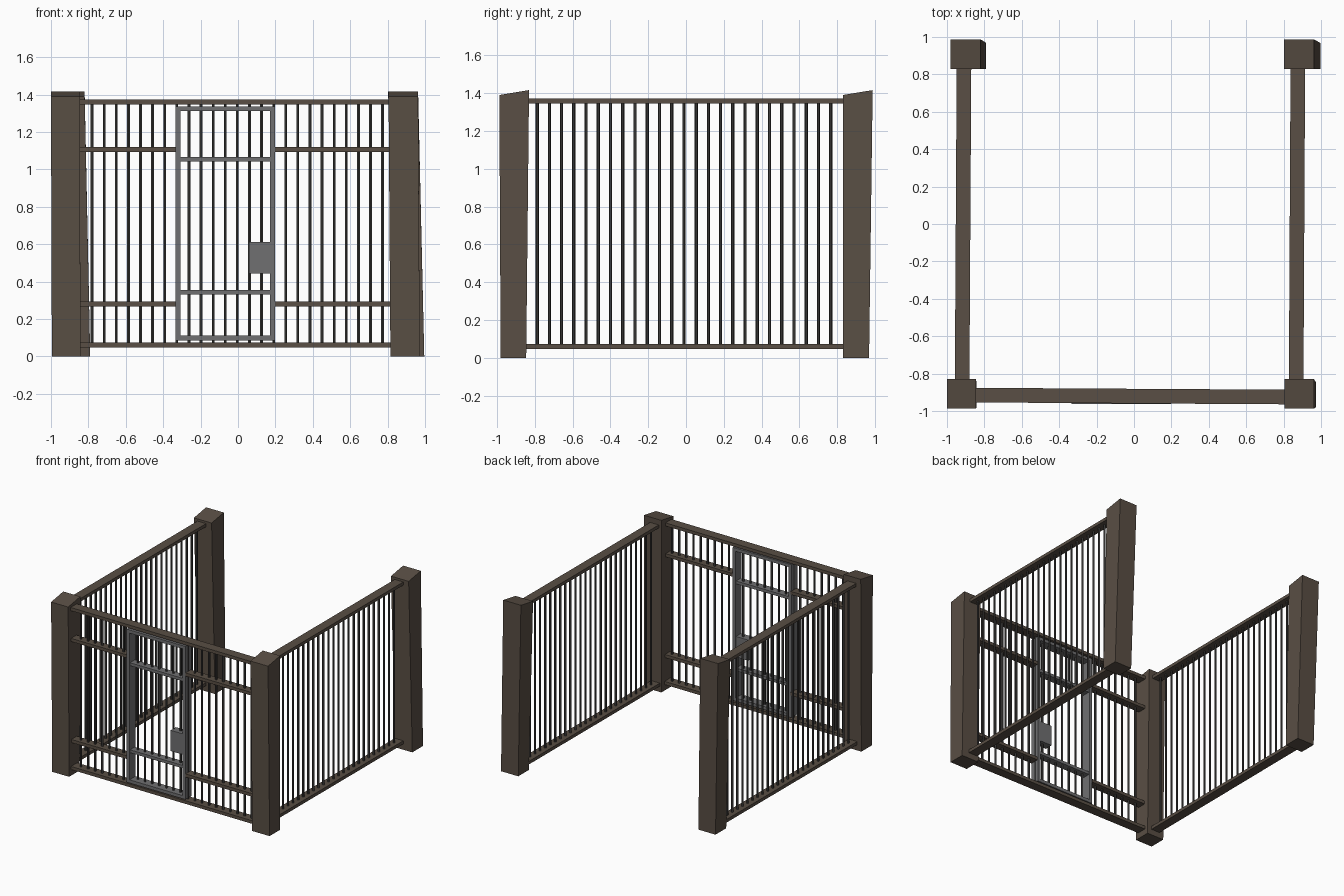
import bpy, bmesh
from mathutils import Vector
from math import pi

if "Cube" in bpy.data.objects:
    bpy.data.objects.remove(bpy.data.objects["Cube"])


def material(name, rgb):
    m = bpy.data.materials.new(name)
    m.diffuse_color = (*rgb, 1)
    m.use_nodes = True
    m.node_tree.nodes["Principled BSDF"].inputs["Base Color"].default_value = m.diffuse_color
    return m


WOOD = material("brown_wood", (0.10, 0.077, 0.058))
IRON = material("dark_iron", (0.055, 0.053, 0.05))
STEEL = material("grey_steel", (0.16, 0.16, 0.165))


def finish(name, bm, mat):
    bmesh.ops.recalc_face_normals(bm, faces=bm.faces)
    mesh = bpy.data.meshes.new(name)
    bm.to_mesh(mesh)
    bm.free()
    mesh.materials.append(mat)
    ob = bpy.data.objects.new(name, mesh)
    bpy.context.collection.objects.link(ob)
    return ob


def hexa(bm, low, high):
    """Six-sided solid between two matching four-point loops."""
    a = [bm.verts.new(p) for p in low]
    b = [bm.verts.new(p) for p in high]
    bm.faces.new(a[::-1])
    bm.faces.new(b)
    for i in range(4):
        j = (i + 1) % 4
        bm.faces.new((a[i], a[j], b[j], b[i]))


def box(bm, x, y, z):
    loop = [(x[0], y[0]), (x[1], y[0]), (x[1], y[1]), (x[0], y[1])]
    hexa(bm, [(*p, z[0]) for p in loop], [(*p, z[1]) for p in loop])


def post(name, bx, by, tx, ty):
    """Leaning, tapered post with a top sloping up towards the back."""
    bm = bmesh.new()
    hexa(bm,
         [(bx[0], by[0], 0), (bx[1], by[0], 0), (bx[1], by[1], 0), (bx[0], by[1], 0)],
         [(tx[0], ty[0], 1.39), (tx[1], ty[0], 1.39),
          (tx[1], ty[1], 1.416), (tx[0], ty[1], 1.416)])
    finish(name, bm, WOOD)


def rail(name, p, q, width=0.078, height=0.026):
    """Flat rail between two centre points, kept upright at its ends."""
    p, q = Vector(p), Vector(q)
    d = (q - p).normalized()
    side = Vector((-d.y, d.x, 0)).normalized() * width / 2
    up = Vector((0, 0, height / 2))
    offs = [-side - up, side - up, side + up, -side + up]
    bm = bmesh.new()
    hexa(bm, [p + o for o in offs], [q + o for o in offs])
    finish(name, bm, WOOD)


def bars(name, p, q, count, z=(0.06, 1.36), radius=0.0085):
    """Row of thin upright bars from p to q."""
    p, q = Vector((*p, 0)), Vector((*q, 0))
    bm = bmesh.new()
    for i in range(count):
        new = bmesh.ops.create_cone(bm, segments=6, radius1=radius, radius2=radius,
                                    depth=z[1] - z[0], cap_ends=True)["verts"]
        at = p.lerp(q, i / (count - 1)) + Vector((0, 0, (z[0] + z[1]) / 2))
        bmesh.ops.translate(bm, verts=new, vec=at)
    finish(name, bm, IRON)


# Corner posts
FRONT_B, FRONT_T = (-0.98, -0.845), (-0.987, -0.83)
BACK_B, BACK_T = (0.83, 0.968), (0.83, 0.987)
post("front_left_post", (-0.995, -0.842), FRONT_B, (-1.0, -0.846), FRONT_T)
post("front_right_post", (0.815, 0.972), FRONT_B, (0.805, 0.963), FRONT_T)
post("back_left_post", (-0.945, -0.79), BACK_B, (-0.98, -0.82), BACK_T)
post("back_right_post", (0.84, 0.996), BACK_B, (0.803, 0.963), BACK_T)

# Side panels
for side, xf, xb in (("left", -0.919, -0.909), ("right", 0.867, 0.876)):
    for level, z in (("bottom", 0.06), ("top", 1.359)):
        rail(f"{side}_{level}_rail", (xf, -0.85, z), (xb, 0.85, z))
    bars(f"{side}_bars", (xf, -0.787), (xb, 0.765), 25)

# Front panel rails, the middle pair broken by the door
YL, YR = -0.915, -0.925
for level, z in (("bottom", 0.062), ("top", 1.361)):
    rail(f"front_{level}_rail", (-0.85, YL, z), (0.82, YR, z))
for level, z in (("lower", 0.281), ("upper", 1.107)):
    rail(f"front_left_{level}_rail", (-0.85, YL, z), (-0.33, YL, z), 0.07)
    rail(f"front_right_{level}_rail", (0.19, YR, z), (0.82, YR, z), 0.07)
bars("front_bars", (-0.78, YL), (0.773, YR), 25)

# Door frame with two cross rails
X0, X1, Z0, Z1, W = -0.334, 0.197, 0.085, 1.337, 0.026
DEPTH = (-0.962, -0.885)
bm = bmesh.new()
box(bm, (X0, X0 + W), DEPTH, (Z0, Z1))
box(bm, (X1 - W, X1), DEPTH, (Z0, Z1))
box(bm, (X0 + W, X1 - W), DEPTH, (Z0, Z0 + W))
box(bm, (X0 + W, X1 - W), DEPTH, (Z1 - W, Z1))
finish("door_frame", bm, STEEL)
for level, z in (("lower", 0.342), ("upper", 1.054)):
    bm = bmesh.new()
    box(bm, (X0 + W, X1 - W), (-0.955, -0.892), (z - 0.012, z + 0.012))
    finish(f"door_{level}_rail", bm, STEEL)

# Lock box
bm = bmesh.new()
box(bm, (0.06, 0.174), (-0.957, -0.89), (0.444, 0.613))
finish("lock_box", bm, STEEL)
